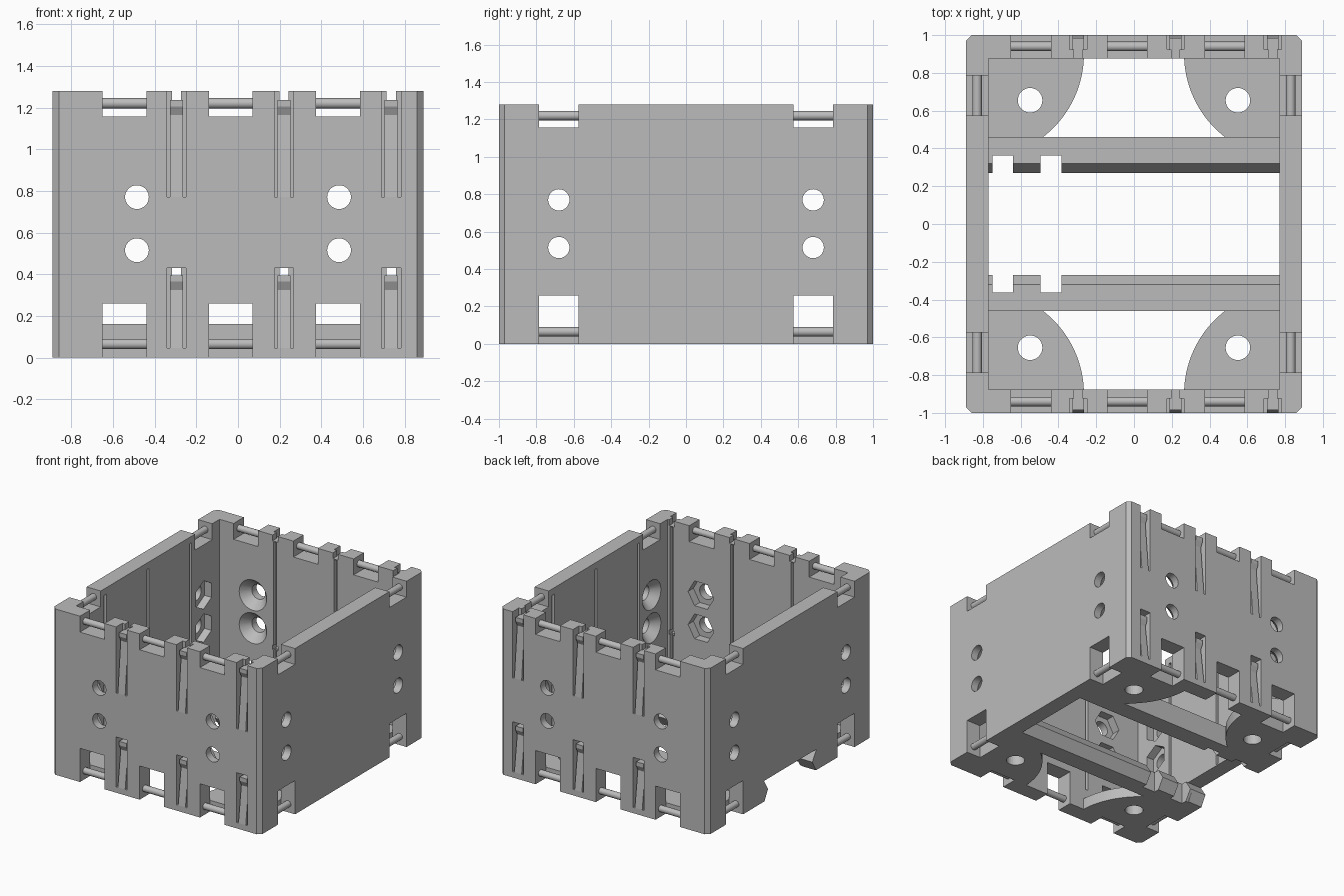
import bpy, bmesh, math
from mathutils import Matrix, Vector

if "Cube" in bpy.data.objects:
    bpy.data.objects.remove(bpy.data.objects["Cube"])

grey = bpy.data.materials.new("plain grey")
grey.use_nodes = True
grey.diffuse_color = (0.5, 0.5, 0.5, 1)
grey.node_tree.nodes["Principled BSDF"].inputs["Base Color"].default_value = (0.5, 0.5, 0.5, 1)

HX, HY, TOP, WALL = 0.89, 1.0, 1.28, 0.125
IX, IY = HX - WALL + 0.005, HY - WALL
CLIPS = (-0.295, 0.22, 0.735)          # clip centres on front and back
GAPS = (-0.545, -0.035, 0.48)          # hinge gaps on front and back
HOLE_Z = (0.515, 0.77)


def finish(name, bm, smooth=False):
    bmesh.ops.recalc_face_normals(bm, faces=bm.faces)
    mesh = bpy.data.meshes.new(name)
    bm.to_mesh(mesh)
    bm.free()
    mesh.materials.append(grey)
    obj = bpy.data.objects.new(name, mesh)
    bpy.context.collection.objects.link(obj)
    if smooth:
        bpy.ops.object.select_all(action="DESELECT")
        obj.select_set(True)
        bpy.context.view_layer.objects.active = obj
        bpy.ops.object.shade_smooth_by_angle(angle=math.radians(30))
    return obj


def box(bm, a, b):
    a, b = Vector(a), Vector(b)
    size = [abs(v) for v in b - a]
    m = Matrix.Translation((a + b) / 2) @ Matrix.Diagonal((*size, 1))
    return bmesh.ops.create_cube(bm, size=1, matrix=m)["verts"]


def prism(bm, points, offset):
    face = bm.faces.new([bm.verts.new(p) for p in points])
    ext = bmesh.ops.extrude_face_region(bm, geom=[face])["geom"]
    moved = [v for v in ext if isinstance(v, bmesh.types.BMVert)]
    bmesh.ops.translate(bm, verts=moved, vec=offset)


def cone(bm, a, b, r1, r2, sides=32, spin=0):
    a, b = Vector(a), Vector(b)
    d = b - a
    m = Matrix.Translation((a + b) / 2) @ d.to_track_quat("Z", "Y").to_matrix().to_4x4()
    m = m @ Matrix.Rotation(spin, 4, "Z")
    bmesh.ops.create_cone(bm, cap_ends=True, segments=sides, radius1=r1, radius2=r2,
                          depth=d.length, matrix=m)


def cut(obj, build):
    """Subtract the solids that build() adds to an empty mesh."""
    bm = bmesh.new()
    build(bm)
    cutter = finish("cutter", bm)
    cutter.hide_render = True
    mod = obj.modifiers.new("cut", "BOOLEAN")
    mod.operation, mod.solver, mod.object = "DIFFERENCE", "EXACT", cutter
    mod.use_self = True
    bpy.context.view_layer.objects.active = obj
    bpy.ops.object.modifier_apply(modifier=mod.name)
    bpy.data.objects.remove(cutter)


def at(axis, side, u, depth, z):
    """Point on a wall: u along it, depth inward from its outer face."""
    if axis == "y":
        return (u, side * (HY - depth), z)
    return (side * (HX - depth), u, z)


WALLS = [("y", -1), ("y", 1), ("x", -1), ("x", 1)]
gaps = {"y": GAPS, "x": (-0.68, 0.68)}
holes = {"y": (-0.485, 0.485), "x": (-0.68, 0.68)}
grooves = {"y": CLIPS, "x": (-0.52, 0.0, 0.52)}

# Outer shell with chamfered upright corners
bm = bmesh.new()
box(bm, (-HX, -HY, 0), (HX, HY, TOP))
upright = [e for e in bm.edges if abs(e.verts[0].co.z - e.verts[1].co.z) > 1]
bmesh.ops.bevel(bm, geom=upright, offset=0.03, segments=1, affect="EDGES")
shell = finish("wall_shell", bm)
cut(shell, lambda b: box(b, (-IX, -IY, -1), (IX, IY, 2)))


def gap_cuts(b):
    for axis, side in WALLS:
        for u in gaps[axis]:
            for lo, hi in ((-0.1, 0.26), (1.157, 1.4)):
                box(b, at(axis, side, u - 0.105, -0.05, lo), at(axis, side, u + 0.105, WALL + 0.01, hi))
    # dovetail opening in one side wall
    profile = [(-0.32, -0.01), (0.32, -0.01), (0.27, 0.08), (0.32, 0.16), (-0.32, 0.16), (-0.27, 0.08)]
    prism(b, [(-1, y, z) for y, z in profile], (0.3, 0, 0))


def hole_cuts(b):
    for axis, side in WALLS:
        for u in holes[axis]:
            for z in HOLE_Z:
                cone(b, at(axis, side, u, -0.05, z), at(axis, side, u, 0.2, z), 0.057, 0.057)


def recess_cuts(b):
    for axis, side in WALLS:
        for u in holes[axis]:
            for z in HOLE_Z:
                if side > 0:    # countersinks
                    cone(b, at(axis, side, u, 0.055, z), at(axis, side, u, WALL + 0.005, z), 0.055, 0.122)
                else:           # hexagon nut pockets
                    spin = 0 if axis == "x" else math.pi / 2
                    cone(b, at(axis, side, u, 0.06, z), at(axis, side, u, 0.16, z), 0.11, 0.11, 6, spin)
        for u in grooves[axis]:
            box(b, at(axis, side, u - 0.0125, WALL - 0.03, 0.17), at(axis, side, u + 0.0125, 0.16, 1.23))


def clip_cuts(b):
    for axis, side in WALLS[:2]:
        for u in CLIPS:
            for lo, hi in ((0.045, 0.43), (0.77, 1.4)):
                box(b, at(axis, side, u - 0.046, -0.05, lo), at(axis, side, u + 0.046, 0.075, hi))


def clip_windows(b):
    for axis, side in WALLS[:2]:
        for u in CLIPS:
            for lo, hi in ((0.395, 0.429), (1.235, 1.4)):
                box(b, at(axis, side, u - 0.022, 0.03, lo), at(axis, side, u + 0.022, 0.2, hi))


for step in (gap_cuts, hole_cuts, recess_cuts, clip_cuts, clip_windows):
    cut(shell, step)
bpy.ops.object.select_all(action="DESELECT")
shell.select_set(True)
bpy.context.view_layer.objects.active = shell
bpy.ops.object.shade_smooth_by_angle(angle=math.radians(20))

# Spring tongues leaning inward inside the clip slots
bm = bmesh.new()
for axis, side in WALLS[:2]:
    for u in CLIPS:
        for lo, hi in ((0.045, 0.395), (0.77, 1.235)):
            shape = [(0.0, lo), (0.08, lo), (0.08, hi), (0.015, hi), (0.015, hi - 0.03), (0.035, hi - 0.07)]
            pts = [at(axis, side, u - 0.031, d, z) for d, z in shape]
            prism(bm, pts, (0.062, 0, 0))
finish("clip_tongues", bm)

# Hinge rods crossing the gaps
bm = bmesh.new()
for axis, side in WALLS:
    for u in gaps[axis]:
        for z in (0.065, 1.22):
            cone(bm, at(axis, side, u - 0.11, 0.06, z), at(axis, side, u + 0.11, 0.06, z), 0.025, 0.025, 20)
finish("hinge_rods", bm, True)

# Rounded floor corners with bolt holes
for sx in (-1, 1):
    for sy in (-1, 1):
        bm = bmesh.new()
        pts = [(IX, 0.455), (IX, IY)]
        cx, cy, r = 0.82, 0.9, 0.555
        a0, a1 = math.asin((cy - IY) / r), math.asin((cy - 0.455) / r)
        for i in range(17):
            a = a0 + (a1 - a0) * i / 16
            pts.append((cx - r * math.cos(a), cy - r * math.sin(a)))
        prism(bm, [(sx * x, sy * y, 0) for x, y in pts], (0, 0, 0.085))
        corner = finish("floor_corner", bm)
        cut(corner, lambda b: cone(b, (sx * 0.55, sy * 0.655, -0.1), (sx * 0.55, sy * 0.655, 0.2), 0.065, 0.065))

# Dovetail rails with key notches
for sy in (-1, 1):
    bm = bmesh.new()
    profile = [(0.46, 0), (0.46, 0.16), (0.32, 0.16), (0.27, 0.08), (0.32, 0)]
    prism(bm, [(-IX, sy * y, z) for y, z in profile], (2 * IX, 0, 0))
    rail = finish("dovetail_rail", bm)

    def notches(b):
        for lo, hi in ((-0.75, -0.64), (-0.495, -0.385)):
            box(b, (lo, sy * 0.2, -0.1), (hi, sy * 0.362, 0.3))
    cut(rail, notches)
